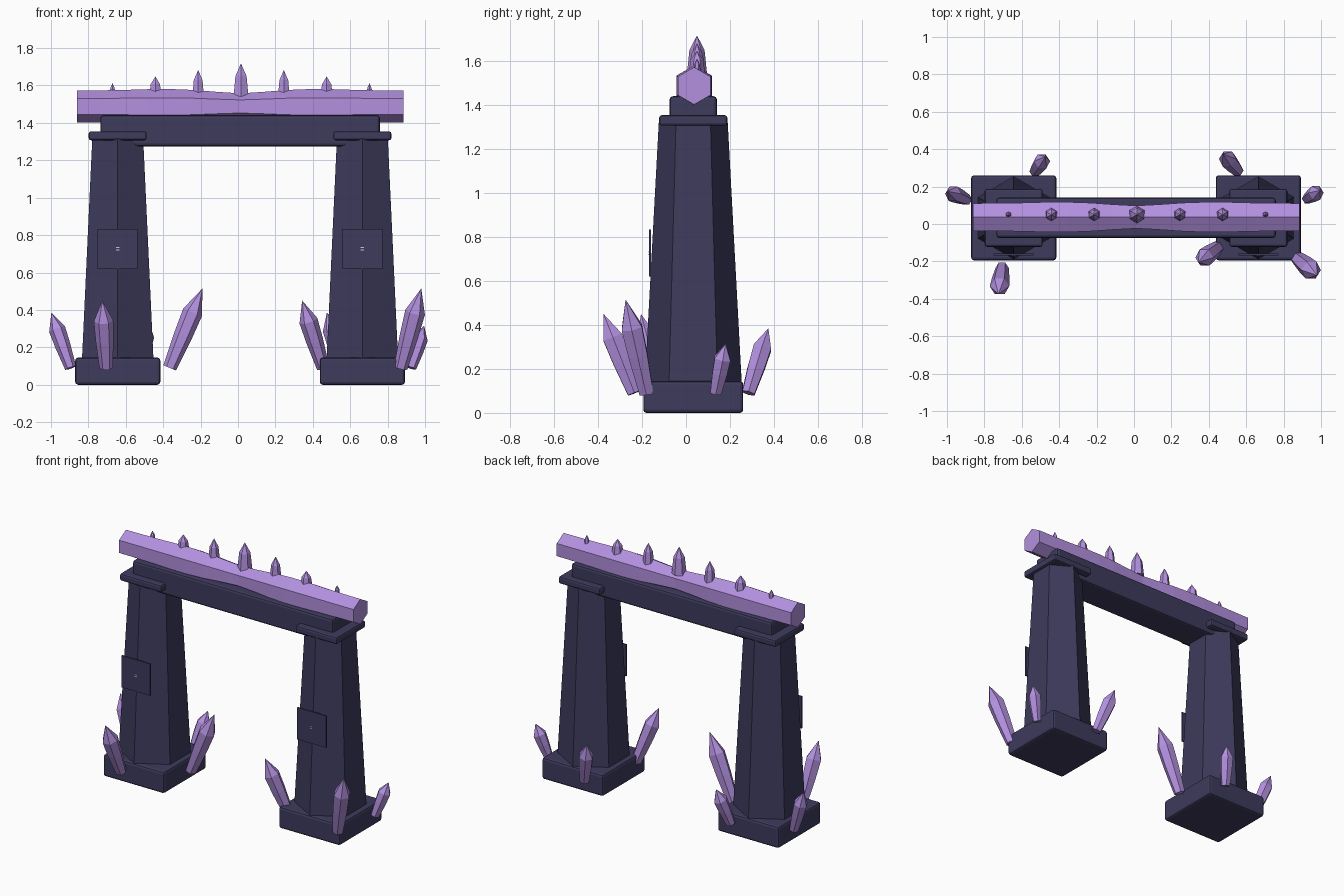
import bpy, bmesh, math
from mathutils import Vector

if "Cube" in bpy.data.objects:
    bpy.data.objects.remove(bpy.data.objects["Cube"])


def material(name, rgb):
    m = bpy.data.materials.new(name)
    m.diffuse_color = (*rgb, 1)
    m.use_nodes = True
    m.node_tree.nodes["Principled BSDF"].inputs["Base Color"].default_value = m.diffuse_color
    return m


STONE = material("dark_stone", (0.047, 0.043, 0.107))
CRYSTAL = material("violet_crystal", (0.45, 0.28, 0.74))
GLYPH = material("pale_glyph", (0.70, 0.60, 0.88))

CX, CY = 0.011, 0.033   # centre of the arch
LEG = 0.654             # leg offset from the centre


def finish(name, bm, mat):
    bmesh.ops.recalc_face_normals(bm, faces=bm.faces)
    me = bpy.data.meshes.new(name)
    bm.to_mesh(me)
    bm.free()
    me.materials.append(mat)
    ob = bpy.data.objects.new(name, me)
    bpy.context.collection.objects.link(ob)
    return ob


def box(name, centre, size, mat, bevel=0.0):
    bm = bmesh.new()
    bmesh.ops.create_cube(bm, size=1)
    for v in bm.verts:
        v.co = Vector(a * b for a, b in zip(v.co, size))
    ob = finish(name, bm, mat)
    ob.location = centre
    if bevel:
        mod = ob.modifiers.new("bevel", 'BEVEL')
        mod.width = bevel
        mod.segments = 2
    return ob


def prism(name, base, tip, profile, mat, first=None, sides=6):
    """Rings along base->tip; profile = (fraction, radius), radius 0 makes a point."""
    base, tip = Vector(base), Vector(tip)
    axis = (tip - base).normalized()
    u = Vector(first) if first else axis.cross(Vector((0.0, 1.0, 0.0))).normalized()
    v = axis.cross(u)
    bm = bmesh.new()
    rings = []
    for t, r in profile:
        c = base.lerp(tip, t)
        if r == 0:
            rings.append([bm.verts.new(c)])
        else:
            angles = [2 * math.pi * i / sides for i in range(sides)]
            rings.append([bm.verts.new(c + r * (math.cos(a) * u + math.sin(a) * v)) for a in angles])
    for lo, hi in zip(rings, rings[1:]):
        for i in range(sides):
            j = (i + 1) % sides
            if len(hi) == 1:
                bm.faces.new((lo[i], lo[j], hi[0]))
            else:
                bm.faces.new((lo[i], lo[j], hi[j], hi[i]))
    for ring in (rings[0], rings[-1]):
        if len(ring) > 1:
            bm.faces.new(ring)
    return finish(name, bm, mat)


# Legs: plinth, tapered hexagonal column, cap and front rune plate
for side, s in (("left", -1), ("right", 1)):
    x = CX + s * LEG
    box(side + "_plinth", (x, CY, 0.0725), (0.455, 0.455, 0.145), STONE, 0.015)
    prism(side + "_column", (x, CY, 0.13), (x, CY, 1.32), [(0, 0.221), (1, 0.157)], STONE, (0, 1, 0))
    box(side + "_cap", (x, CY, 1.331), (0.31, 0.31, 0.048), STONE, 0.012)
    box(side + "_rune_plate", (x, CY - 0.196, 0.727), (0.214, 0.009, 0.214), STONE)
    for dz in (-0.006, 0.006):
        box(side + "_rune_mark", (x, CY - 0.201, 0.727 + dz), (0.018, 0.004, 0.005), GLYPH)

# Lintel
box("lintel", (CX, CY, 1.358), (1.494, 0.215, 0.166), STONE, 0.015)

# Crystal beam, a hexagonal bar with a slight waist
half = [0.070, 0.078, 0.088, 0.093, 0.092, 0.088, 0.086, 0.085]
radii = half[:0:-1] + half
n = len(radii) - 1
prism("crystal_beam", (-0.86, 0.037, 1.488), (0.885, 0.037, 1.488),
      [(i / n, r) for i, r in enumerate(radii)], CRYSTAL, (0, 0, 1))

# Spikes along the beam, tallest in the middle
for i in range(-3, 4):
    k = abs(i)
    x, top = 0.016 + 0.229 * i, 1.718 - 0.035 * k
    r = (0.046, 0.036, 0.038, 0.018)[k]
    prism("beam_spike", (x, 0.05, 1.54), (x, 0.05, top),
          [(0, r), (0.62, r * 0.75), (1, 0)], CRYSTAL, (0, 1, 0))

# Leaning crystals around the plinths: base, tip, radius
clusters = [
    ((-0.895, 0.13, 0.09), (-0.998, 0.175, 0.385), 0.045),
    ((-0.705, -0.235, 0.09), (-0.725, -0.375, 0.45), 0.052),
    ((-0.365, 0.02, 0.09), (-0.19, 0.02, 0.515), 0.054),
    ((-0.53, 0.28, 0.09), (-0.475, 0.36, 0.335), 0.044),
    ((0.555, 0.285, 0.09), (0.475, 0.375, 0.385), 0.047),
    ((0.455, -0.12, 0.09), (0.343, -0.205, 0.45), 0.050),
    ((0.87, -0.18, 0.09), (0.98, -0.275, 0.515), 0.054),
    ((0.925, 0.135, 0.09), (0.995, 0.18, 0.315), 0.042),
]
for base, tip, r in clusters:
    prism("ground_crystal", base, tip, [(0, r * 0.68), (0.4, r * 0.92), (0.7, r), (1, 0)], CRYSTAL)
